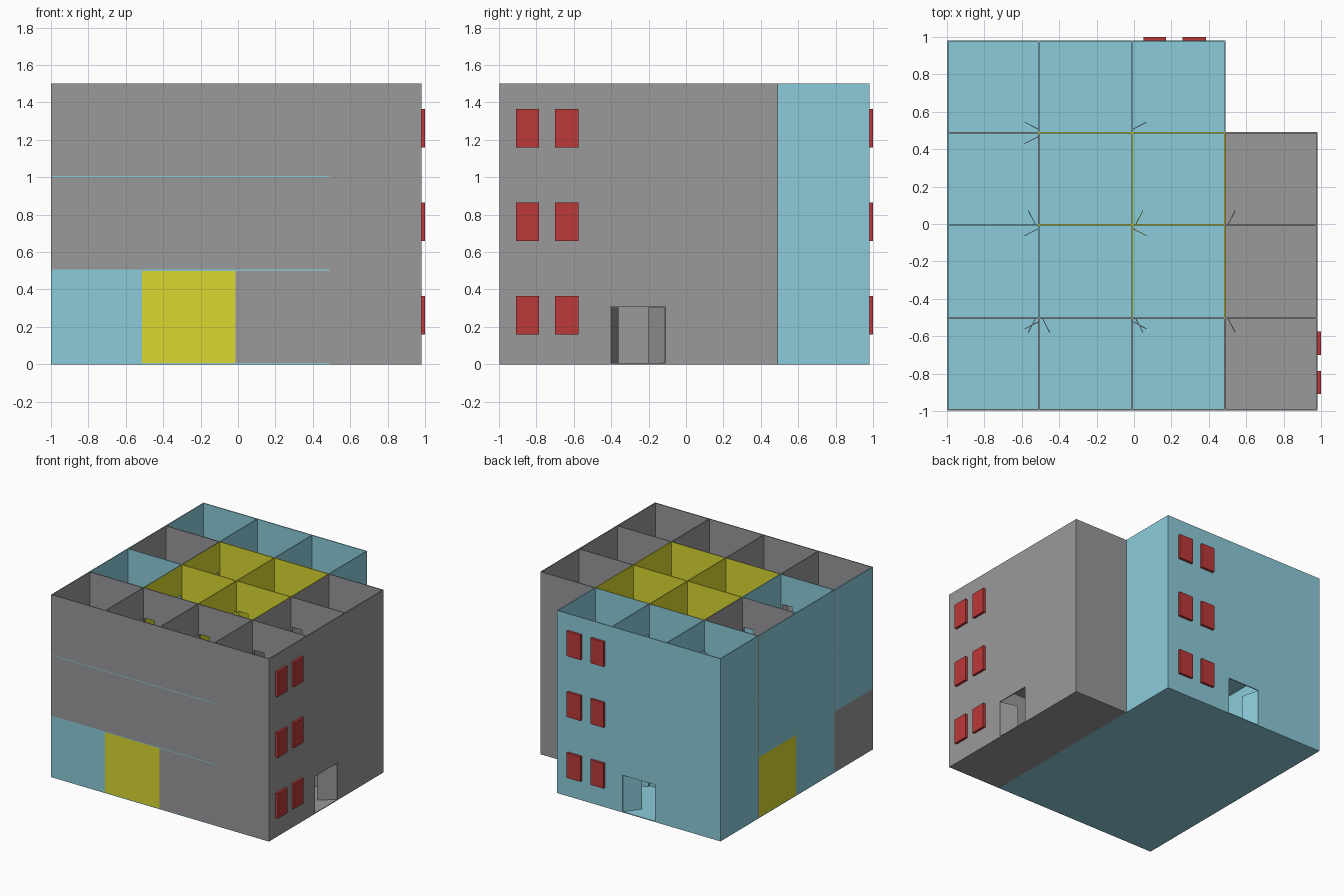
import bpy, bmesh
from mathutils import Vector

if "Cube" in bpy.data.objects:
    bpy.data.objects.remove(bpy.data.objects["Cube"])

T = 0.008        # wall thickness
SLAB = 0.006     # floor thickness
STOREY = 0.5
GX = [-0.996, -0.508, -0.01, 0.484, 0.976]
GY = [-0.994, -0.503, -0.005, 0.487, 0.976]


def material(name, rgb):
    m = bpy.data.materials.new(name)
    m.diffuse_color = (*rgb, 1)
    m.use_nodes = True
    m.node_tree.nodes["Principled BSDF"].inputs["Base Color"].default_value = m.diffuse_color
    return m


MATS = {
    "grey": material("grey", (0.32, 0.32, 0.33)),
    "blue": material("blue", (0.26, 0.60, 0.70)),
    "yellow": material("yellow", (0.70, 0.69, 0.03)),
    "red": material("red", (0.50, 0.04, 0.04)),
}


def finish(name, bm, colours):
    bmesh.ops.recalc_face_normals(bm, faces=bm.faces)
    me = bpy.data.meshes.new(name)
    bm.to_mesh(me)
    bm.free()
    for c in colours:
        me.materials.append(MATS[c])
    ob = bpy.data.objects.new(name, me)
    bpy.context.collection.objects.link(ob)
    return ob


def prism(name, front, back, colours):
    """Solid between two matching outlines; second colour goes on the back."""
    bm = bmesh.new()
    a = [bm.verts.new(p) for p in front]
    b = [bm.verts.new(p) for p in back]
    bm.faces.new(a)
    bm.faces.new(b[::-1]).material_index = len(colours) - 1
    n = len(a)
    for k in range(n):
        bm.faces.new((a[k], b[k], b[(k + 1) % n], a[(k + 1) % n]))
    return finish(name, bm, colours)


def slab(name, x0, x1, y0, y1, z0, z1, colour):
    low = [(x0, y0, z0), (x1, y0, z0), (x1, y1, z0), (x0, y1, z0)]
    prism(name, low, [(x, y, z1) for x, y, _ in low], [colour])


def place(axis, u, n, z):
    return (u, n, z) if axis == "H" else (n, u, z)


def wall(name, axis, u0, u1, n, z0, z1, colours, hole=None):
    outline = [(u0, z0), (u1, z0), (u1, z1), (u0, z1)]
    if hole:
        a, b, h = hole
        outline[1:1] = [(a, z0), (a, z0 + h), (b, z0 + h), (b, z0)]
    prism(name, [place(axis, u, n - T / 2, z) for u, z in outline],
          [place(axis, u, n + T / 2, z) for u, z in outline], colours)


def leaf(name, axis, hinge, n, du, dn, z0, h, colour):
    p = Vector(place(axis, hinge, n, z0))
    q = Vector(place(axis, hinge + du, n + dn, z0))
    side = (q - p).cross(Vector((0, 0, 1))).normalized() * 0.002
    up = Vector((0, 0, h))
    outline = [p, q, q + up, p + up]
    prism(name, [v - side for v in outline], [v + side for v in outline], [colour])


# Room colours, and which end / which way each inside door opens
ROOMS = {(0, 1): "blue", (0, 3): "blue", (1, 3): "blue", (2, 3): "blue",
         (1, 1): "yellow", (2, 1): "yellow", (1, 2): "yellow", (2, 2): "yellow"}
DOORS = {
    ("H", 0, 1): (-1, -1), ("H", 1, 1): (1, -1), ("H", 2, 1): (1, -1),
    ("H", 3, 1): (1, -1), ("H", 0, 2): (-1, 1), ("H", 2, 2): (1, 1),
    ("H", 3, 2): (1, 1), ("V", 1, 3): (1, -1), ("V", 1, 2): (-1, -1),
    ("V", 2, 3): (1, 1), ("V", 1, 1): (-1, -1), ("V", 2, 1): (-1, 1),
    ("V", 1, 0): (-1, -1), ("V", 2, 0): (-1, 1),
}
ENTRANCES = {("V", 4, 1), ("H", 1, 4)}
GROUND_FACADE = {("H", 0, 0): "blue", ("H", 1, 0): "yellow",
                 ("V", 0, 0): "grey", ("V", 0, 2): "yellow"}


def is_room(i, j):
    return 0 <= i < 4 and 0 <= j < 4 and (i, j) != (3, 3)


def facade(axis, i, j, level):
    if level == 0 and (axis, i, j) in GROUND_FACADE:
        return GROUND_FACADE[axis, i, j]
    blue = (axis == "H" and j == 4) or (axis == "V" and (i == 0 or j == 3))
    return "blue" if blue else "grey"


def build_wall(axis, i, j, level):
    before = (i, j - 1) if axis == "H" else (i - 1, j)
    after = (i, j)
    if not (is_room(*before) or is_room(*after)):
        return
    cols = [ROOMS.get(r, "grey") if is_room(*r) else facade(axis, i, j, level)
            for r in (before, after)]
    z0, z1 = level * STOREY + SLAB, (level + 1) * STOREY
    if axis == "H":
        n, g0, g1 = GY[j], GX[i], GX[i + 1]
        last = i == 3 or (i == 2 and j == 4)
        u0, u1 = g0 - T / 2, g1 + (T / 2 if last else -T / 2)
    else:
        n, g0, g1 = GX[i], GY[j], GY[j + 1]
        u0, u1 = g0 + T / 2, g1 - T / 2
    tag = f"{axis}{i}{j}_level{level + 1}"
    hole = None
    key = (axis, i, j)
    if key in DOORS:
        # Small inside door beside a room corner
        end, swing = DOORS[key]
        hinge = g0 + 0.018 if end > 0 else g1 - 0.018
        hole = (*sorted((hinge, hinge + end * 0.088)), 0.25)
        leaf("door_" + tag, axis, hinge, n, end * 0.04, swing * 0.078,
             z0, 0.248, cols[0])
    elif key in ENTRANCES and level == 0:
        # Double entrance door opening inwards
        a, b = -0.403, -0.11
        hole = (a, b, 0.3)
        leaf("entrance_leaf_a_" + tag, axis, a, n, 0.04, -0.14, z0, 0.298, cols[1])
        leaf("entrance_leaf_b_" + tag, axis, b, n, -0.09, -0.115, z0, 0.298, cols[1])
    wall("wall_" + tag, axis, u0, u1, n, z0, z1, cols, hole)


h = T / 2
for level in range(3):
    z = level * STOREY
    # Floors: main block and right wing
    slab(f"main_floor_{level + 1}", GX[0] - h, GX[3] + h, GY[0] - h, GY[4] + h,
         z, z + SLAB, "blue")
    slab(f"wing_floor_{level + 1}", GX[3] + h, GX[4] + h, GY[0] - h, GY[3] + h,
         z, z + SLAB, "grey")
    # Room walls with doors
    for i in range(5):
        for j in range(5):
            if i < 4:
                build_wall("H", i, j, level)
            if j < 4:
                build_wall("V", i, j, level)
    # Blank sign plates, right and back
    s0, s1 = z + 0.16, z + 0.365
    for k, (a, b) in enumerate([(-0.91, -0.785), (-0.70, -0.575)]):
        slab(f"right_sign_plate_{level + 1}_{k}", 0.98, 1.0, a, b, s0, s1, "red")
    for k, (a, b) in enumerate([(0.05, 0.17), (0.26, 0.385)]):
        slab(f"back_sign_plate_{level + 1}_{k}", a, b, 0.98, 1.0, s0, s1, "red")
